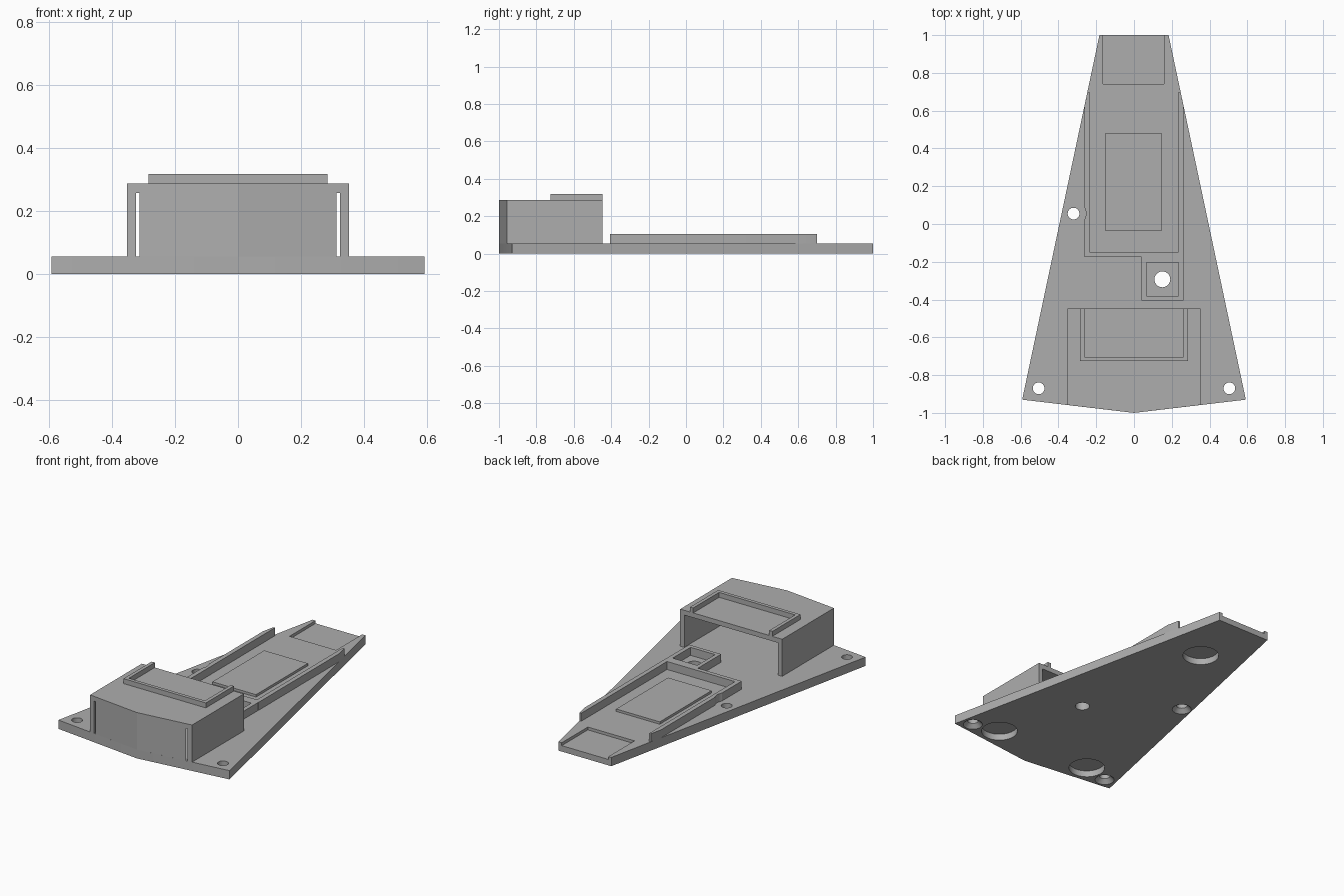
import bpy, bmesh

cube = bpy.data.objects.get("Cube")
if cube:
    bpy.data.objects.remove(cube, do_unlink=True)

GREY = (0.42, 0.42, 0.42, 1)
mat = bpy.data.materials.new("mid grey plastic")
mat.use_nodes = True
mat.diffuse_color = GREY
mat.node_tree.nodes["Principled BSDF"].inputs["Base Color"].default_value = GREY

FLOOR = 0.055     # top of the base plate
RIM = 0.105       # top of the tray walls
ROOF = 0.287      # top of the housing


def make(name, bm):
    bmesh.ops.recalc_face_normals(bm, faces=bm.faces)
    mesh = bpy.data.meshes.new(name)
    bm.to_mesh(mesh)
    bm.free()
    mesh.materials.append(mat)
    obj = bpy.data.objects.new(name, mesh)
    bpy.context.collection.objects.link(obj)
    return obj


def prism(name, outline, z0, z1):
    """Extrude a flat outline from z0 to z1."""
    bm = bmesh.new()
    face = bm.faces.new([bm.verts.new((x, y, z0)) for x, y in outline])
    top = bmesh.ops.extrude_face_region(bm, geom=[face])["geom"]
    for v in top:
        if isinstance(v, bmesh.types.BMVert):
            v.co.z = z1
    return make(name, bm)


def box(name, x0, x1, y0, y1, z0, z1):
    return prism(name, [(x0, y0), (x1, y0), (x1, y1), (x0, y1)], z0, z1)


def cone(name, x, y, r0, r1, z0, z1):
    bm = bmesh.ops and bmesh.new()
    bmesh.ops.create_cone(bm, cap_ends=True, segments=48, radius1=r0, radius2=r1, depth=z1 - z0)
    bmesh.ops.translate(bm, verts=bm.verts, vec=(x, y, (z0 + z1) / 2))
    return make(name, bm)


def cut(target, *cutters):
    """Subtract each cutter from the target, then remove it."""
    for c in cutters:
        mod = target.modifiers.new("cut", 'BOOLEAN')
        mod.operation, mod.solver, mod.object = 'DIFFERENCE', 'EXACT', c
        bpy.context.view_layer.objects.active = target
        bpy.ops.object.modifier_apply(modifier=mod.name)
        bpy.data.objects.remove(c, do_unlink=True)


def mirrored(half):
    """Close a right-hand outline with its mirror image."""
    return half + [(-x, y) for x, y in reversed(half)]


# Tapered base plate with a shallow pointed front
base = prism("base_plate", [(0, -1), (0.592, -0.93), (0.183, 1), (-0.183, 1), (-0.592, -0.93)], 0, FLOOR)

# Countersunk screw holes
SCREWS = [(-0.505, -0.87), (0.505, -0.87), (-0.32, 0.055)]
for x, y in SCREWS:
    cut(base, cone("hole", x, y, 0.031, 0.031, -0.1, 0.2),
        cone("countersink", x, y, 0.061, 0.026, -0.005, 0.03))
# Round pockets underneath
for x, y in [(-0.335, -0.83), (0.335, -0.83), (0, 0.61)]:
    cut(base, cone("pocket", x, y, 0.105, 0.105, -0.1, 0.04))
# Hole in the small tray and recess at the narrow end
cut(base, cone("hole", 0.15, -0.293, 0.042, 0.042, -0.1, 0.2),
    box("recess", -0.163, 0.16, 0.742, 1.1, 0.037, 0.1))

# Long tray wall, following the taper, notched beside the screw hole
long_tray = prism("long_tray_wall", mirrored(
    [(0.263, -0.175), (0.263, 0.622), (0.2465, 0.7), (0.235, 0.7), (0.235, -0.148)]), FLOOR, RIM)
x, y = SCREWS[2]
cut(long_tray, cone("notch", x, y, 0.066, 0.066, 0, 0.2))

# Raised pad in the long tray
pad = box("raised_pad", -0.153, 0.149, -0.035, 0.478, FLOOR, 0.07)

# Small square tray
small_tray = box("small_tray_wall", 0.04, 0.262, -0.405, -0.175, FLOOR, RIM)
cut(small_tray, box("inside", 0.065, 0.235, -0.38, -0.204, 0, 0.2))

# Housing open at the back; its cavity breaks through the front as two slots
housing = prism("housing", [(0, -1), (0.353, -0.958), (0.353, -0.447), (-0.353, -0.447), (-0.353, -0.958)],
                FLOOR, ROOF)
cut(housing, box("cavity", -0.325, 0.325, -0.9627, -0.3, 0, 0.257))

# Three-sided rim on the housing roof
rim = prism("roof_rim", mirrored(
    [(0.285, -0.725), (0.285, -0.447), (0.263, -0.447), (0.263, -0.703)]), ROOF, 0.318)

# Soft shading on round holes, sharp elsewhere
for obj in (base, long_tray, small_tray, housing):
    bpy.ops.object.select_all(action='DESELECT')
    obj.select_set(True)
    bpy.context.view_layer.objects.active = obj
    bpy.ops.object.shade_smooth_by_angle(angle=0.4 if obj is not housing else 0.1)
